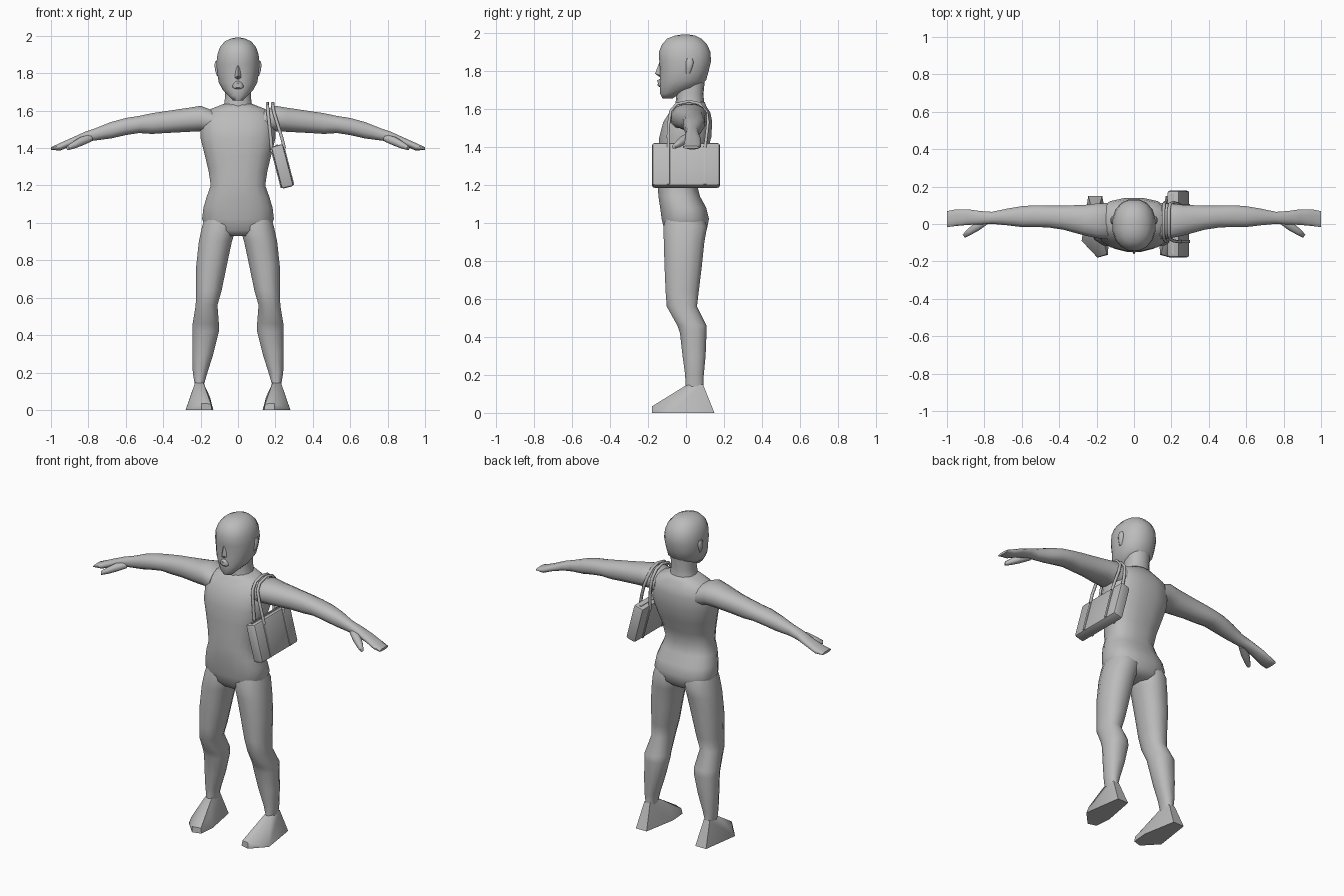
import bpy, bmesh, math
from mathutils import Vector, Matrix

grey = bpy.data.materials.new("plain_grey")
grey.diffuse_color = (0.5, 0.5, 0.5, 1)


def finish(name, bm, angle=50):
    bmesh.ops.recalc_face_normals(bm, faces=bm.faces)
    me = bpy.data.meshes.new(name)
    bm.to_mesh(me)
    bm.free()
    for p in me.polygons:
        p.use_smooth = True
    me.set_sharp_from_angle(angle=math.radians(angle))
    me.materials.append(grey)
    ob = bpy.data.objects.new(name, me)
    bpy.context.collection.objects.link(ob)
    return ob


def loft(name, rings, n=14, power=2.3, angle=60):
    """Skin over rings of (centre, half axis u, half axis v)."""
    bm = bmesh.new()
    loops = []
    for c, u, v in rings:
        loop = []
        for i in range(n):
            a = 2 * math.pi * (i + 0.5) / n
            ca, sa = math.cos(a), math.sin(a)
            e = 2 / power
            loop.append(bm.verts.new(Vector(c)
                        + Vector(u) * math.copysign(abs(ca) ** e, ca)
                        + Vector(v) * math.copysign(abs(sa) ** e, sa)))
        loops.append(loop)
    for a, b in zip(loops, loops[1:]):
        for i in range(n):
            j = (i + 1) % n
            bm.faces.new((a[i], a[j], b[j], b[i]))
    bm.faces.new(loops[0])
    bm.faces.new(loops[-1])
    return finish(name, bm, angle)


def upright(rows, s=1):
    """Rows of (z, x min, x max, y front, y back)."""
    return [((s * (x0 + x1) / 2, (y0 + y1) / 2, z), ((x1 - x0) / 2, 0, 0),
             (0, (y1 - y0) / 2, 0)) for z, x0, x1, y0, y1 in rows]


def centred(rows):
    return upright([(z, -w, w, y0, y1) for z, w, y0, y1 in rows])


def hull(name, pts, angle=40):
    bm = bmesh.new()
    for p in pts:
        bm.verts.new(p)
    bmesh.ops.convex_hull(bm, input=bm.verts)
    return finish(name, bm, angle)


def box(name, size, loc, frame, bevel=0.0):
    bm = bmesh.new()
    bmesh.ops.create_cube(bm, size=1)
    bmesh.ops.scale(bm, vec=size, verts=bm.verts)
    if bevel:
        bmesh.ops.bevel(bm, geom=bm.edges[:], offset=bevel, segments=2,
                        profile=0.5, affect='EDGES')
    bmesh.ops.translate(bm, vec=loc, verts=bm.verts)
    bm.transform(frame)
    return finish(name, bm, 40)


# torso, neck and head
loft("torso", centred([
    (0.93, .10, -.09, .08), (0.96, .17, -.115, .11), (1.02, .195, -.13, .123),
    (1.08, .188, -.138, .108), (1.14, .17, -.147, .075), (1.20, .148, -.15, .06),
    (1.28, .16, -.148, .08), (1.36, .18, -.145, .11), (1.45, .203, -.143, .135),
    (1.53, .203, -.122, .14), (1.58, .19, -.09, .13), (1.61, .145, -.065, .11),
    (1.635, .08, -.05, .10)]), n=16, power=2.5)
loft("neck", centred([(1.57, .10, -.06, .11), (1.63, .076, -.055, .095),
                      (1.68, .07, -.05, .092), (1.76, .07, -.05, .1)]))
loft("head", centred([
    (1.655, .028, -.125, -.07), (1.68, .052, -.137, -.03), (1.71, .082, -.138, .06),
    (1.75, .105, -.14, .108), (1.80, .113, -.138, .122), (1.85, .118, -.143, .134),
    (1.90, .112, -.145, .131), (1.94, .098, -.128, .112), (1.97, .072, -.10, .082),
    (1.985, .04, -.06, .05), (1.99, .015, -.03, .02)]), n=16, power=2.2)
hull("nose", [(0, -.14, 1.845), (-.012, -.13, 1.84), (.012, -.13, 1.84),
              (0, -.163, 1.785), (-.022, -.13, 1.775), (.022, -.13, 1.775),
              (0, -.135, 1.765)])
loft("lips", centred([(1.715, .02, -.14, -.11), (1.725, .03, -.15, -.11),
                      (1.735, .03, -.147, -.11), (1.748, .022, -.152, -.11),
                      (1.758, .012, -.14, -.11)]), n=10)

for s, side in ((-1, "right"), (1, "left")):
    # ear
    loft(side + "_ear", upright([(1.785, .10, .113, 0, .02), (1.81, .10, .122, 0, .032),
                                 (1.845, .10, .127, -.002, .042),
                                 (1.865, .10, .122, .005, .035)], s), n=8)
    # arm and hand: x, y front, y back, z low, z high
    arm = [(.14, -.085, .115, 1.47, 1.605), (.20, -.078, .112, 1.488, 1.628),
           (.26, -.065, .105, 1.485, 1.618), (.38, -.032, .10, 1.479, 1.6),
           (.46, -.02, .10, 1.474, 1.588), (.53, -.018, .102, 1.479, 1.573),
           (.60, -.018, .097, 1.468, 1.562), (.68, -.008, .083, 1.45, 1.54),
           (.76, .0, .066, 1.44, 1.508), (.82, -.003, .07, 1.432, 1.487),
           (.89, -.006, .08, 1.412, 1.455), (.95, -.012, .08, 1.386, 1.428),
           (1.0, -.018, .07, 1.39, 1.405)]
    loft(side + "_arm", [((s * x, (y0 + y1) / 2, (z0 + z1) / 2),
                          (0, (y1 - y0) / 2, 0), (0, 0, (z1 - z0) / 2))
                         for x, y0, y1, z0, z1 in arm], n=12)
    # thumb
    loft(side + "_thumb", [((s * x, y, z), (s * r * .6, r * .8, 0), (0, 0, r))
                           for x, y, z, r in ((.79, .02, 1.455, .022), (.84, -.015, 1.435, .024),
                                              (.88, -.042, 1.415, .019), (.91, -.065, 1.4, .011))], n=8)
    # leg
    loft(side + "_leg", upright([
        (1.06, .03, .17, -.10, .08), (.98, .005, .195, -.122, .115),
        (.90, .03, .212, -.12, .10), (.77, .058, .226, -.116, .086),
        (.64, .085, .226, -.11, .07), (.56, .108, .228, -.104, .06),
        (.46, .10, .245, -.048, .11), (.42, .10, .245, -.034, .11),
        (.30, .13, .245, -.02, .105), (.20, .162, .243, -.006, .095),
        (.14, .18, .233, -.004, .092), (.08, .17, .235, -.01, .1)], s), n=12)
    # foot
    hull(side + "_foot", [(s * x, y, z) for x, y, z in (
        (.17, .15, 0), (.245, .15, 0), (.28, -.09, 0), (.195, -.18, 0), (.14, -.165, 0),
        (.132, -.06, 0), (.262, -.09, .045), (.195, -.178, .035), (.145, -.162, .032),
        (.15, -.06, .07), (.185, 0, .145), (.23, 0, .145), (.188, .09, .15), (.228, .09, .15))], 45)

# handbag hanging from the left shoulder, tilted outward
frame = Matrix.Translation((.237, 0, 1.302)) @ Matrix.Rotation(math.radians(-14.5), 4, 'Y')
box("bag_body", (.066, .356, .232), (0, 0, 0), frame, .012)
box("bag_zip", (.012, .32, .006), (0, 0, .117), frame)
for s, face in ((-1, "inner"), (1, "outer")):
    for y in (-.093, .1):
        box(face + "_bag_strap", (.007, .016, .222), (s * .034, y, 0), frame, .002)
    # shoulder handle running over the arm
    top = frame @ Vector((s * .035, 0, .09))
    shoulder = .172 + s * .014
    path = [(0, -.093, top.z), (.25, -.094, 1.46), (.6, -.09, 1.53), (.9, -.08, 1.59),
            (1, -.05, 1.625), (1, .015, 1.64), (1, .07, 1.628), (.9, .108, 1.585),
            (.6, .116, 1.53), (.25, .108, 1.46), (0, .1, top.z)]
    pts = [Vector((top.x + (shoulder - top.x) * t, y, z)) for t, y, z in path]
    rings = []
    for i, p in enumerate(pts):
        tan = pts[min(i + 1, len(pts) - 1)] - pts[max(i - 1, 0)]
        across = tan.cross(Vector((1, 0, 0))).normalized()
        rings.append((p, across.cross(tan).normalized() * .009, across * .008))
    loft(face + "_bag_handle", rings, n=8)
